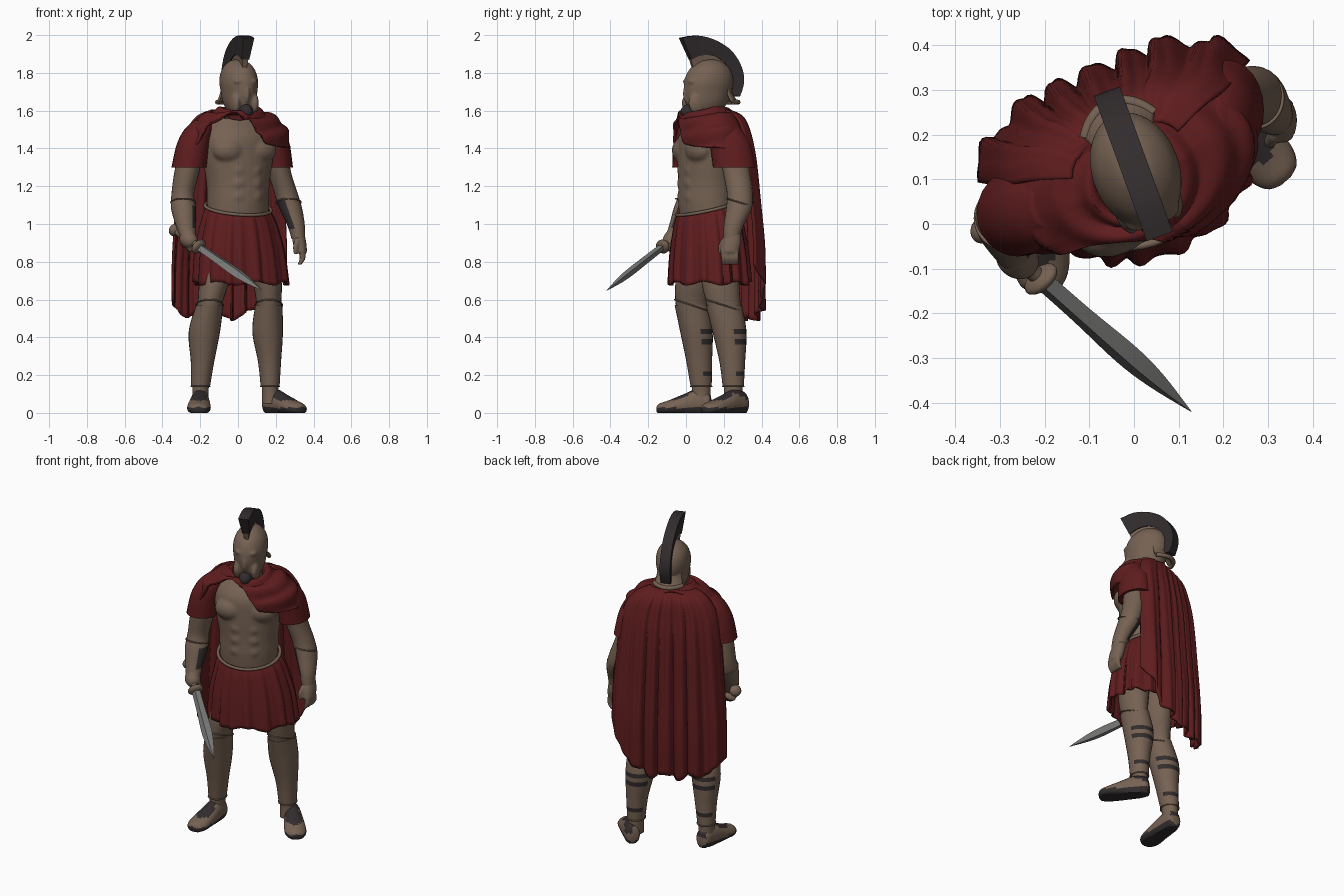
import bpy, bmesh, math
from math import sin, cos, pi, radians
from mathutils import Matrix, Vector

cube = bpy.data.objects.get("Cube")
if cube:
    bpy.data.objects.remove(cube)


def material(name, rgb):
    m = bpy.data.materials.new(name)
    m.use_nodes = True
    m.diffuse_color = (*rgb, 1)
    m.node_tree.nodes["Principled BSDF"].inputs["Base Color"].default_value = (*rgb, 1)
    return m


BRONZE = material("bronze", (0.18, 0.122, 0.086))
RED = material("red cloth", (0.115, 0.012, 0.013))
DARK = material("dark leather", (0.032, 0.025, 0.026))
STEEL = material("steel", (0.19, 0.195, 0.185))
BODY = Matrix.Translation((0, 0.11, 0)) @ Matrix.Rotation(radians(24), 4, "Z")
HEAD = Matrix.Translation((0, 0.13, 0)) @ Matrix.Rotation(radians(20), 4, "Z")
WORLD = Matrix.Identity(4)


def finish(name, bm, mats, rule=None, smooth=True):
    """Turn a bmesh into an object; rule picks the material of each face."""
    bmesh.ops.recalc_face_normals(bm, faces=bm.faces)
    for f in bm.faces:
        f.smooth = smooth
        if rule:
            f.material_index = int(rule(f.calc_center_median(), f.normal))
    me = bpy.data.meshes.new(name)
    bm.to_mesh(me)
    bm.free()
    for m in mats:
        me.materials.append(m)
    if smooth:
        me.set_sharp_from_angle(angle=radians(50))
    ob = bpy.data.objects.new(name, me)
    bpy.context.collection.objects.link(ob)
    return ob


def sample(rings, t):
    """Smooth interpolation through a list of tuples, t from 0 to 1."""
    k = t * (len(rings) - 1)
    i = min(int(k), len(rings) - 2)
    f = k - i
    p = [rings[max(0, min(len(rings) - 1, i + d))] for d in (-1, 0, 1, 2)]
    return [b + f * (c - a + f * (2*a - 5*b + 4*c - d + f * (3*(b - c) + d - a))) / 2
            for a, b, c, d in zip(*p)]


def grid(name, nu, nv, fn, mats, closed=True, cap=False, solid=0, rule=None, smooth=True, frame=WORLD):
    """Surface from fn(u, v); it never goes below the ground."""
    bm = bmesh.new()
    rows = []
    for j in range(nv + 1):
        row = []
        for i in range(nu if closed else nu + 1):
            p = frame @ Vector(fn(i / nu, j / nv))
            p.z = max(p.z, 0)
            row.append(bm.verts.new(p))
        rows.append(row)
    for a, b in zip(rows, rows[1:]):
        for i in range(nu):
            k = (i + 1) % len(a)
            bm.faces.new((a[i], a[k], b[k], b[i]))
    if cap:
        bm.faces.new(rows[0])
        bm.faces.new(rows[-1])
    ob = finish(name, bm, mats, rule, smooth)
    if solid:
        s = ob.modifiers.new("thickness", "SOLIDIFY")
        s.thickness, s.offset = solid, 0
    return ob


def loft(name, rings, mats, n=24, steps=5, rule=None, frame=WORLD, smooth=True):
    """Capped tube through elliptical rings (x, y, z, rx, ry)."""
    def fn(u, v):
        x, y, z, rx, ry = sample(rings, v)
        return x + rx * cos(2*pi*u), y + ry * sin(2*pi*u), z
    return grid(name, n, steps * (len(rings) - 1), fn, mats, True, True, 0, rule, smooth, frame)


def blob(name, loc, size, mat, frame=WORLD):
    bm = bmesh.new()
    m = frame @ Matrix.Translation(loc) @ Matrix.Diagonal((*size, 1))
    bmesh.ops.create_uvsphere(bm, u_segments=20, v_segments=14, radius=1, matrix=m)
    return finish(name, bm, [mat])


def cord(name, pts, r, mat, frame=WORLD, cyclic=True):
    cu = bpy.data.curves.new(name, "CURVE")
    cu.dimensions, cu.bevel_depth, cu.bevel_resolution = "3D", r, 2
    cu.use_fill_caps = True
    sp = cu.splines.new("POLY")
    sp.points.add(len(pts) - 1)
    for q, p in zip(sp.points, pts):
        q.co = (*(frame @ Vector(p)), 1)
    sp.use_cyclic_u = cyclic
    cu.materials.append(mat)
    bpy.context.collection.objects.link(bpy.data.objects.new(name, cu))


def fuse(name, parts, voxel=0.009):
    """Melt overlapping parts into one soft surface."""
    bpy.ops.object.select_all(action="DESELECT")
    for p in parts:
        p.select_set(True)
    bpy.context.view_layer.objects.active = parts[0]
    bpy.ops.object.join()
    ob = parts[0]
    ob.name = name
    r = ob.modifiers.new("fuse", "REMESH")
    r.mode, r.voxel_size, r.use_smooth_shade = "VOXEL", voxel, True
    s = ob.modifiers.new("soften", "SMOOTH")
    s.factor, s.iterations = 0.5, 6


ANGLES = [2 * pi * i / 48 for i in range(48)]

# Muscled breastplate and its lower rim
torso = [loft("torso", [(0, 0, 1.03, .165, .14), (0, 0, 1.12, .168, .148), (0, 0, 1.22, .172, .146),
                        (0, 0, 1.36, .194, .147), (0, 0, 1.47, .192, .137), (0, .02, 1.56, .13, .09)], [BRONZE], 32, frame=BODY)]
for s in (-1, 1):
    torso.append(blob("pec", (s * .085, -.083, 1.39), (.097, .07, .072), BRONZE, BODY))
    for z in (1.285, 1.215, 1.145):
        torso.append(blob("ab", (s * .04, -.112, z), (.05, .036, .046), BRONZE, BODY))
fuse("breastplate", torso)
cord("breastplate_rim", [(.178 * cos(a), .158 * sin(a), 1.085 + .038 * sin(a)) for a in ANGLES], .009, BRONZE, BODY)

# Pleated skirt, dipping at the front of the waist
def skirt(u, v):
    a = 2 * pi * u
    z, rx, ry = sample([(1.085, .165, .145), (1.02, .195, .165), (.86, .235, .188), (.685, .252, .2)], v)
    k = 1 + (.012 + .03 * v) * (cos(17 * a + 1.5 * sin(3 * a)) + .35 * cos(29 * a))
    return rx * k * cos(a) + .022 * v, ry * k * sin(a) + .008 * v, z + .036 * (1 - v) * sin(a) + .01 * v * sin(7 * a)
grid("skirt", 176, 16, skirt, [RED], solid=.01, frame=BODY)

# Cape hanging down the back in deep folds, shorter toward the left side
def cape(u, v):
    w = 2 * u - 1
    half, back, z = sample([(.13, .1, 1.6), (.205, .16, 1.56), (.262, .188, 1.46), (.288, .212, 1.3),
                            (.308, .23, 1.03), (.323, .246, .76), (.325, .246, .5)], v)
    fold = (.002 + .016 * v) * (cos(pi * 6.5 * w + 1.6 * sin(3 * w)) + .35 * cos(15 * pi * w + 3 * v))
    lift = .09 * w ** 4 + .19 * max(0, w) ** 3 + .015 * cos(14 * w)
    y = back * (1 - .5 * abs(w) ** 4.5) + fold
    return half * (w + .02 * sin(9 * w) * v) + .008 * v, y, z + lift * v * v
grid("cape", 110, 36, cape, [RED], closed=False, solid=.014, frame=BODY)

# Draped mantle: long over the left chest, cut away on the right chest, tucked under the cape
def mantle(u, v):
    a = 2 * pi * u
    cut = max(0, 1 - (math.remainder(a - radians(243), 2 * pi) / .75) ** 2)
    front, rear = max(0, -sin(a)), max(0, sin(a))
    t = v * (1 - .12 * front - .65 * rear - .48 * cut)
    y, z, rx, ry = sample([(-.01, 1.59, .085, .085), (-.01, 1.607, .108, .1), (0, 1.585, .165, .135),
                           (0, 1.54, .242, .158), (0, 1.46, .28, .172), (0, 1.39, .28, .175)], t)
    k = 1 + .022 * sin(26 * t + 2.5 * cos(a - .6)) * min(1, 4 * v) * (1 - rear)
    return rx * k * cos(a), y + ry * k * sin(a), z + .008 * sin(24 * t + 3 * cos(a)) - .036 * front * (1 - v)
grid("mantle", 96, 40, mantle, [RED], solid=.014, frame=BODY)

# Neck, helmet, face and beard
loft("neck", [(0, 0, 1.48, .075, .075), (0, -.01, 1.58, .066, .07), (0, -.01, 1.66, .066, .07)], [BRONZE], frame=HEAD)
helmet = [loft("dome", [(0, -.03, 1.59, .06, .085), (0, -.022, 1.64, .082, .112), (0, -.016, 1.7, .092, .13),
                        (0, -.01, 1.76, .098, .133), (0, -.004, 1.82, .083, .11), (0, 0, 1.862, .044, .058),
                        (0, 0, 1.872, .004, .005)], [BRONZE], 32, frame=HEAD),
          blob("nose", (0, -.13, 1.69), (.016, .026, .055), BRONZE, HEAD)]
for s in (-1, 1):
    helmet.append(blob("brow", (s * .032, -.118, 1.755), (.034, .024, .016), BRONZE, HEAD))
    helmet.append(blob("cheek", (s * .052, -.088, 1.64), (.026, .055, .062), BRONZE, HEAD))
fuse("helmet", helmet, .007)
SPAN = [radians(40 + 5 * i) for i in range(21)]
grid("neck_guard", 24, 6, lambda u, v: ((.086 + .02 * v * v) * cos(SPAN[0] + u * (SPAN[-1] - SPAN[0])),
                                        (.1 + .05 * v * v) * sin(SPAN[0] + u * (SPAN[-1] - SPAN[0])), 1.74 - .1 * v),
     [BRONZE], closed=False, solid=.012, frame=HEAD)
cord("neck_guard_rim", [(.106 * cos(a), .15 * sin(a), 1.645) for a in SPAN], .013, BRONZE, HEAD, False)
blob("beard", (0, -.112, 1.594), (.04, .056, .042), DARK, HEAD)

# Crest: curved band with a bronze holder below
OUTER = [(-.168, 1.985), (-.08, 1.997), (.02, 1.972), (.11, 1.915), (.165, 1.83), (.178, 1.75), (.155, 1.675)]
INNER = [(-.115, 1.87), (-.06, 1.892), (.01, 1.89), (.07, 1.856), (.104, 1.80), (.115, 1.74), (.112, 1.68)]
HOLD = [(-.1, 1.82), (-.05, 1.85), (0, 1.85), (.05, 1.83), (.08, 1.78), (.095, 1.73), (.1, 1.68)]
def band(name, top, low, half, mat):
    def fn(u, v):
        edge, s = ((low, -.7), (low, .7), (top, 1), (top, -1))[round(u * 4) % 4]
        y, z = sample(edge, v)
        return s * half, y, z
    grid(name, 4, 24, fn, [mat], cap=True, frame=HEAD)
band("crest", OUTER, INNER, .031, DARK)
band("crest_holder", INNER, HOLD, .016, BRONZE)

# Arms with sleeves, arm guards and dark inner straps
loft("right_sleeve", [(-.19, .045, 1.55, .04, .05), (-.21, .04, 1.5, .074, .085), (-.237, .03, 1.42, .088, .096),
                      (-.26, .025, 1.3, .092, .098)], [RED])
loft("left_sleeve", [(.17, .19, 1.545, .04, .06), (.182, .205, 1.5, .064, .092), (.198, .235, 1.42, .076, .108),
                     (.21, .255, 1.3, .081, .112)], [RED])
loft("right_arm", [(-.245, .03, 1.4, .066, .075), (-.272, .03, 1.27, .066, .072), (-.292, .025, 1.16, .06, .066),
                   (-.288, .0, 1.08, .066, .066), (-.275, -.045, .98, .05, .048), (-.26, -.075, .92, .038, .042)],
     [BRONZE, DARK], rule=lambda c, n: n.x > .6 and .98 < c.z < 1.1)
loft("left_arm", [(.2, .245, 1.4, .06, .075), (.222, .268, 1.27, .06, .072), (.255, .285, 1.16, .062, .068),
                  (.28, .28, 1.08, .06, .068), (.308, .252, .99, .046, .052), (.32, .24, .92, .036, .042)],
     [BRONZE, DARK], rule=lambda c, n: n.x < -.35 and .98 < c.z < 1.12)
for name, x, y in (("right", -.29, .013), ("left", .268, .282)):
    cord(name + "_arm_guard_rim", [(x + .065 * cos(a), y + .067 * sin(a), 1.115 - .02 * sin(a)) for a in ANGLES], .004, BRONZE)

# Hands
hand = [loft("palm", [(.318, .25, .95, .034, .042), (.326, .24, .9, .036, .052), (.334, .23, .85, .032, .05)], [BRONZE]),
        loft("thumb", [(.315, .205, .92, .016, .018), (.305, .185, .88, .014, .016), (.305, .185, .84, .01, .012)], [BRONZE])]
for i in range(4):
    y = .2 + .022 * i
    hand.append(loft("finger", [(.335, y, .87, .018, .015), (.342, y, .82, .016, .014), (.325, y, .785, .012, .012)], [BRONZE], 12))
fuse("left_hand", hand, .006)

# Short sword held along one line, its flat tilted to the front, with the right fist around the grip
start, tip = Vector((-.335, -.012, .968)), Vector((.128, -.42, .648))
length = (tip - start).length
aim = (tip - start).normalized()
level = Vector((-aim.y, aim.x, 0)).normalized()
wide = Matrix.Rotation(radians(30), 3, aim) @ level
SWORD = Matrix.Translation(start) @ Matrix((wide, aim.cross(wide), aim)).transposed().to_4x4()
loft("blade", [(0, 0, .2, .025, .019), (0, 0, .33, .026, .02), (0, 0, .48, .031, .021), (0, 0, .58, .023, .016),
               (0, 0, length, .001, .001)], [STEEL], 4, smooth=False, frame=SWORD)
loft("grip", [(0, 0, 0, .018, .018), (0, 0, .1, .021, .021), (0, 0, .19, .018, .018)], [BRONZE], frame=SWORD)
blob("pommel", (0, 0, .0), (.034, .034, .028), BRONZE, SWORD)
blob("guard", (0, 0, .19), (.046, .038, .02), BRONZE, SWORD)
fist = [blob("palm", (0, 0, .11), (.045, .045, .054), BRONZE, SWORD),
        blob("wrist", (-.262, -.07, .925), (.042, .044, .052), BRONZE)]
for i in range(4):
    fist.append(blob("knuckle", (.0, -.034, .075 + .024 * i), (.036, .022, .014), BRONZE, SWORD))
fuse("right_hand", fist, .006)

# Legs with greaves, rear straps and shoes
LEGS = {"right": [(-.1, .08, .88, .085, .1), (-.126, .045, .7, .08, .1), (-.15, .03, .57, .066, .084),
                  (-.178, .055, .43, .077, .08), (-.188, .07, .27, .056, .062), (-.198, .08, .14, .044, .05), (-.2, .08, .05, .042, .05)],
        "left": [(.12, .15, .88, .085, .1), (.153, .18, .7, .078, .1), (.163, .2, .57, .066, .09),
                 (.157, .23, .43, .075, .084), (.167, .245, .27, .055, .062), (.17, .25, .14, .044, .05), (.17, .25, .05, .042, .05)]}
FEET = {"right": ((-.198, .135, 0), (-.21, -.155, 0)), "left": ((.15, .315, 0), (.35, .085, 0))}
for side, rings in LEGS.items():
    loft(side + "_leg", rings, [BRONZE])
    shell = [(x, y, z, rx + .006, ry + .006) for x, y, z, rx, ry in rings[2:6]]
    loft(side + "_greave", shell, [BRONZE, DARK], steps=12,
         rule=lambda c, n: n.y > .3 and (.36 < c.z < .385 or .415 < c.z < .445 or .2 < c.z < .22))
    for nm, k, lift in (("knee", 0, .03), ("ankle", 3, .0)):
        x, y, z, rx, ry = shell[k]
        cord(f"{side}_{nm}_rim", [(x + rx * cos(a), y + ry * sin(a), z - lift * sin(a)) for a in ANGLES], .004, BRONZE)
    heel, toe = map(Vector, FEET[side])
    fwd, up = (toe - heel).normalized(), Vector((0, 0, 1))
    foot = Matrix((up.cross(fwd), up, fwd)).transposed().to_4x4()
    loft(side + "_shoe", [(0, .04, 0, .02, .03), (0, .05, .015, .042, .06), (0, .05, .08, .05, .075), (0, .04, .15, .058, .058),
                          (0, .025, .23, .062, .04), (0, .02, .275, .045, .03), (0, .02, .29, .015, .015)], [BRONZE, DARK],
         rule=lambda c, n: c.z < .028 or (c.z > .066 and abs(n.x) < .65), frame=Matrix.Translation(heel) @ foot)
